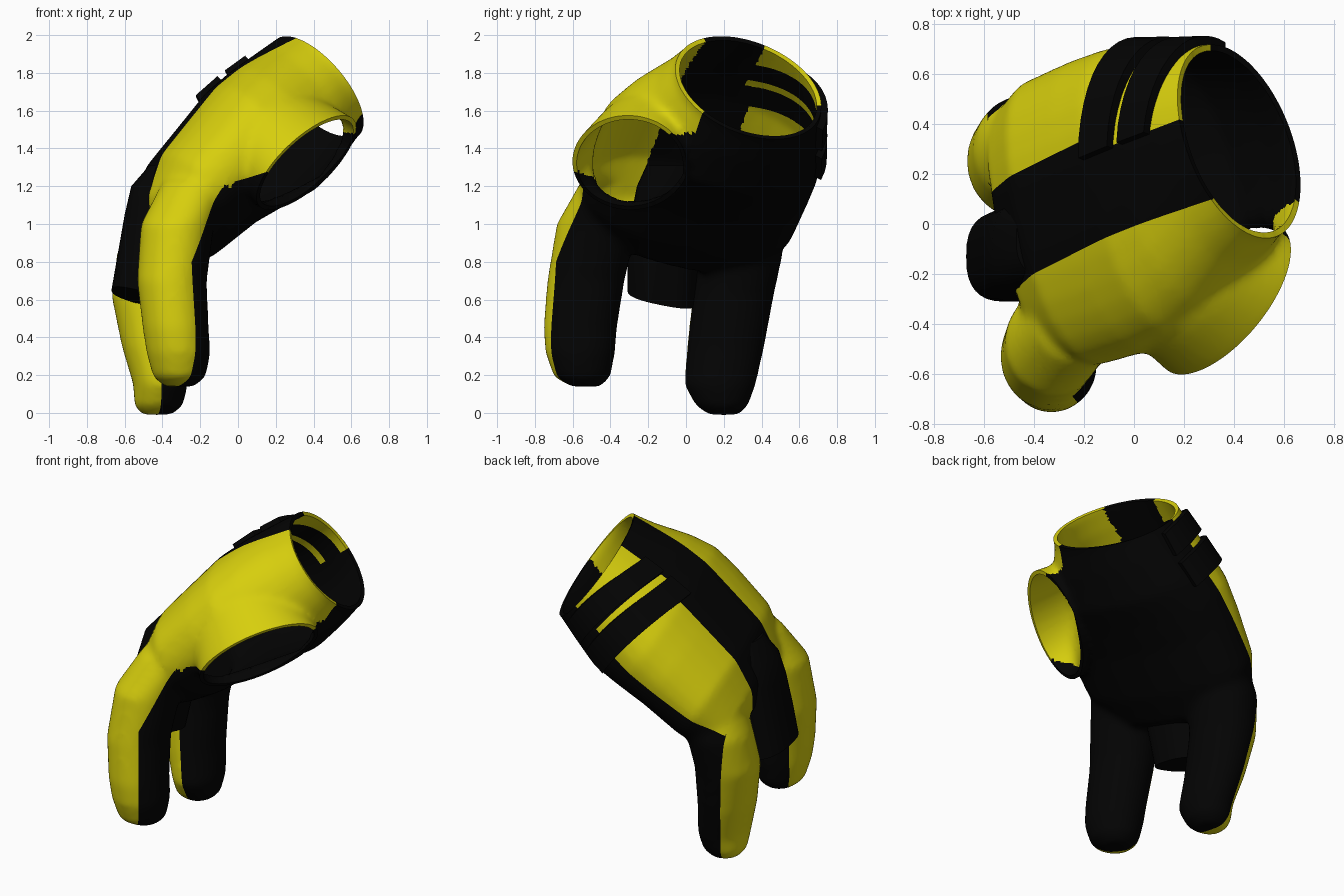
import bpy, bmesh, math
from mathutils import Vector as V

if "Cube" in bpy.data.objects:
    bpy.data.objects.remove(bpy.data.objects["Cube"])


def make_material(name, color):
    mat = bpy.data.materials.new(name)
    mat.use_nodes = True
    mat.diffuse_color = color
    for node in mat.node_tree.nodes:
        if node.type == 'BSDF_PRINCIPLED':
            node.inputs["Base Color"].default_value = color
            node.inputs["Roughness"].default_value = 0.8
    return mat


YELLOW = make_material("glove yellow", (0.68, 0.62, 0.004, 1))
BLACK = make_material("glove black", (0.001, 0.001, 0.001, 1))

# Hand frame: origin at the wrist, axes across, out of the wrist and out of the back of the hand
WRIST = V((0.43, 0.32, 1.73))
OUT = V((0.76, 0.30, 0.58)).normalized()
ACROSS = V((-0.21, 0.955, -0.21))
ACROSS = (ACROSS - OUT * ACROSS.dot(OUT)).normalized()
BACK = OUT.cross(ACROSS)
SLANT = OUT - ACROSS * 0.3  # straps lean toward the wrist at the outer edge
X, Y = V((1, 0, 0)), V((0, 1, 0))

# Thumb opening frame
THUMB = V((0.362, -0.30, 1.325))
THUMB_OUT = V((0.71, -0.42, -0.57)).normalized()
THUMB_LONG = V((0.68, 0.62, 0.38)).normalized()
THUMB_SHORT = THUMB_OUT.cross(THUMB_LONG)

# Palm sections: along, shift across, shift back, half width, half depth, squareness
PALM = [(0.15, 0.01, 0, 0.41, 0.33, 2), (0, 0.01, 0, 0.41, 0.335, 2),
        (-0.15, 0, -0.02, 0.46, 0.36, 2.1), (-0.36, -0.025, -0.04, 0.555, 0.385, 2.2),
        (-0.53, -0.035, -0.03, 0.605, 0.365, 2.2), (-0.72, -0.03, -0.04, 0.61, 0.33, 2.2),
        (-1.0, -0.015, -0.075, 0.595, 0.3, 2.2), (-1.2, 0.01, -0.12, 0.51, 0.22, 2.2),
        (-1.28, 0.01, -0.13, 0.38, 0.1, 2.2)]

# Finger sections: x, y, z, half sizes in x and y
FRONT_FINGER = [(-0.31, -0.53, 0.14, 0.08, 0.08), (-0.31, -0.55, 0.19, 0.14, 0.15),
                (-0.315, -0.56, 0.32, 0.17, 0.185), (-0.33, -0.56, 0.45, 0.175, 0.195),
                (-0.35, -0.53, 0.7, 0.185, 0.205), (-0.32, -0.47, 1.0, 0.195, 0.215),
                (-0.22, -0.38, 1.22, 0.18, 0.18), (-0.1, -0.3, 1.35, 0.1, 0.1)]
BACK_FINGER = [(-0.43, 0.2, -0.01, 0.08, 0.08), (-0.42, 0.19, 0.04, 0.13, 0.14),
               (-0.41, 0.18, 0.15, 0.145, 0.19), (-0.45, 0.21, 0.35, 0.165, 0.205),
               (-0.48, 0.25, 0.62, 0.19, 0.215), (-0.45, 0.295, 0.85, 0.19, 0.22),
               (-0.36, 0.28, 1.1, 0.18, 0.21)]
MIDDLE_STUB = [(-0.51, -0.13, 0.61, 0.16, 0.18), (-0.46, -0.12, 0.85, 0.175, 0.19),
               (-0.42, -0.1, 1.05, 0.18, 0.19), (-0.39, -0.08, 1.2, 0.175, 0.18),
               (-0.34, -0.06, 1.31, 0.13, 0.15)]


def oval(angle, power):
    c, s = math.cos(angle), math.sin(angle)
    return (math.copysign(abs(c) ** (2 / power), c), math.copysign(abs(s) ** (2 / power), s))


def ring(center, a, b, ra, rb, power=2.0, count=32):
    points = [oval(math.tau * i / count, power) for i in range(count)]
    return [center + a * ra * u + b * rb * v for u, v in points]


def loft(bm, rings):
    rows = [[bm.verts.new(p) for p in r] for r in rings]
    for low, high in zip(rows, rows[1:]):
        for i in range(len(low)):
            j = (i + 1) % len(low)
            bm.faces.new((low[i], low[j], high[j], high[i]))
    bm.faces.new(rows[0])
    bm.faces.new(rows[-1])


def finger_rings(rows, power=2.0):
    return [ring(V((x, y, z)), X, Y, rx, ry, power) for x, y, z, rx, ry in rows]


def add_object(name, bm, mats):
    bmesh.ops.recalc_face_normals(bm, faces=bm.faces)
    mesh = bpy.data.meshes.new(name)
    bm.to_mesh(mesh)
    bm.free()
    obj = bpy.data.objects.new(name, mesh)
    bpy.context.collection.objects.link(obj)
    for m in mats:
        mesh.materials.append(m)
    return obj


def activate(obj):
    bpy.ops.object.select_all(action='DESELECT')
    obj.select_set(True)
    bpy.context.view_layer.objects.active = obj


def apply_modifier(obj, kind, **settings):
    activate(obj)
    mod = obj.modifiers.new(kind.lower(), kind)
    for key, value in settings.items():
        setattr(mod, key, value)
    bpy.ops.object.modifier_apply(modifier=mod.name)


def smooth(obj, angle=40):
    activate(obj)
    bpy.ops.object.shade_smooth_by_angle(angle=math.radians(angle))


# Glove shell: palm, thumb mound and two fingers fused into one skin
bm = bmesh.new()
loft(bm, [ring(WRIST + OUT * n + ACROSS * w + BACK * t, ACROSS, BACK, hw, ht, power)
          for n, w, t, hw, ht, power in PALM])
loft(bm, [ring(THUMB + THUMB_OUT * d, THUMB_LONG, THUMB_SHORT, ra, rb)
          for d, ra, rb in [(-0.42, 0.27, 0.23), (-0.2, 0.345, 0.265),
                            (0, 0.385, 0.28), (0.1, 0.39, 0.28)]])
loft(bm, finger_rings(FRONT_FINGER))
loft(bm, finger_rings(BACK_FINGER))
glove = add_object("glove_shell", bm, [YELLOW, BLACK])
apply_modifier(glove, 'REMESH', mode='VOXEL', voxel_size=0.02)
apply_modifier(glove, 'SMOOTH', factor=0.5, iterations=12)


def cut(bm, point, normal, clear=False):
    bmesh.ops.bisect_plane(bm, geom=bm.verts[:] + bm.edges[:] + bm.faces[:], dist=1e-5,
                           plane_co=point, plane_no=normal, clear_outer=clear)


# Wrist and thumb openings, then seams along the colour borders
bm = bmesh.new()
bm.from_mesh(glove.data)
cut(bm, WRIST - OUT * 0.01, OUT + BACK * 0.06 + ACROSS * 0.06, True)
cut(bm, THUMB, THUMB_OUT)
gone = [v for v in bm.verts if (v.co - THUMB).dot(THUMB_OUT) > 1e-4
        and v.co.x > 0.05 and v.co.z > 0.95]
bmesh.ops.delete(bm, geom=gone, context='VERTS')
for axis, places in [(ACROSS, (-0.24, 0.1, 0.17)), (BACK, (-0.03, 0.01))]:
    for d in places:
        cut(bm, WRIST + axis * d, axis)
for d in (-0.54, -0.38, -0.33, -0.19):
    cut(bm, WRIST + OUT * (d - 0.03), SLANT)
cut(bm, V((-0.22, -0.72, 0.4)), V((-0.78, -0.62, 0)))
cut(bm, V((-0.22, -0.72, 0.8)), V((-0.78, -0.62, 0.55)))
cut(bm, WRIST - BACK * 0.441, BACK + X * 0.4)
cut(bm, V((-0.39, 0, 0)), V((1, 0.25, 0.1)))
bm.to_mesh(glove.data)
bm.free()
apply_modifier(glove, 'SOLIDIFY', thickness=0.025, offset=-1)


def is_yellow(p):
    d = p - WRIST
    w, t, n = d.dot(ACROSS), d.dot(BACK), d.dot(SLANT) + 0.03
    if w < -0.24:  # front panel, running down the front finger
        if p.z < 1.2:
            return -0.78 * p.x - 0.62 * p.y > 0.618 - 0.55 * max(0, p.z - 0.8)
        return t > -0.16 - 0.4 * max(0, p.x) and (p.z > 1.48 or p.x < 0.4)
    if p.z < 0.9 and p.y > -0.05:  # outer half of the back finger
        return p.x + 0.25 * p.y < -0.39 - 0.1 * p.z
    if n < -0.54:  # knuckle panel
        return w > 0.17 and t > -0.03
    slot = -0.38 < n < -0.33 or n > -0.19
    return slot and w > 0.1 and t > 0.01


for face in glove.data.polygons:
    face.material_index = 0 if is_yellow(face.center) else 1
smooth(glove, 50)

# Short middle finger with a slanted end
rings = finger_rings(MIDDLE_STUB, 2.6)
for p in rings[0]:
    p.z -= 0.25 * (p.x + 0.51) + 0.2 * (p.y + 0.13)
bm = bmesh.new()
loft(bm, rings)
smooth(add_object("middle_finger_stub", bm, [BLACK]))


def palm_point(n, angle, lift):
    n += 0.3 * max(0, 0.55 * math.cos(angle) - 0.1)
    for hi, lo in zip(PALM, PALM[1:]):
        if lo[0] <= n <= hi[0]:
            k = (n - hi[0]) / (lo[0] - hi[0])
            w, t, hw, ht, power = [a + (b - a) * k for a, b in zip(hi[1:], lo[1:])]
            u, v = oval(angle, power)
            return (WRIST + OUT * n + ACROSS * (w + (hw + lift) * u)
                    + BACK * (t + (ht + lift) * v))


# Raised straps round the outer edge of the hand
for name, n0, n1 in [("upper_strap", -0.33, -0.19), ("lower_strap", -0.54, -0.38)]:
    corners = [(n0, -0.02), (n1, -0.02), (n1, 0.035), (n0, 0.035)]
    bm = bmesh.new()
    loft(bm, [[palm_point(n, math.radians(80 - 7 * i), lift) for n, lift in corners]
              for i in range(15)])
    smooth(add_object(name, bm, [BLACK]))
